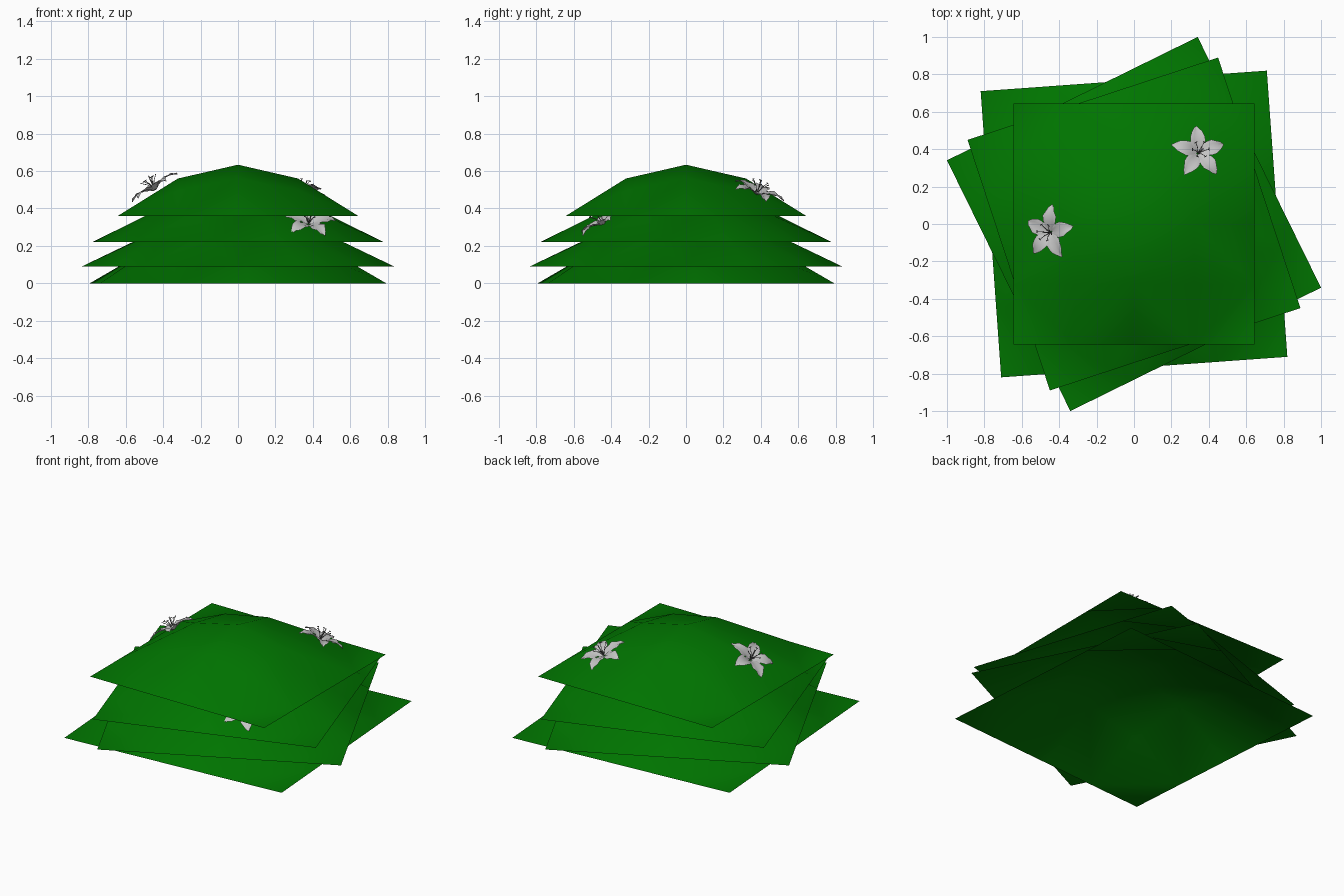
import bpy, bmesh, math
from mathutils import Vector, Matrix

cube = bpy.data.objects.get("Cube")
if cube:
    bpy.data.objects.remove(cube, do_unlink=True)


def material(name, rgb):
    m = bpy.data.materials.new(name)
    m.use_nodes = True
    m.diffuse_color = (*rgb, 1)
    m.node_tree.nodes["Principled BSDF"].inputs["Base Color"].default_value = (*rgb, 1)
    return m


green = material("leaf green", (0.0, 0.178, 0.0))
white = material("petal white", (0.56, 0.56, 0.56))
grey = material("stamen grey", (0.2, 0.2, 0.2))


def finish(name, bm, mats):
    mesh = bpy.data.meshes.new(name)
    bm.to_mesh(mesh)
    bm.free()
    for m in mats:
        mesh.materials.append(m)
    for p in mesh.polygons:
        p.use_smooth = True
    ob = bpy.data.objects.new(name, mesh)
    bpy.context.collection.objects.link(ob)
    return ob


def sheet(name, half, z, angle):
    """Domed square leaf with flat corner triangles and a level rim."""
    bm = bmesh.new()
    rise = {0: 0.426, 1: 0.311, 2: 0.215}
    grid = {}
    for i in range(-2, 3):
        for j in range(-2, 3):
            rim = max(abs(i), abs(j)) == 2
            h = 0 if rim else rise[abs(i) + abs(j)]
            grid[i, j] = bm.verts.new((i * half / 2, j * half / 2, h * half))
    for i in range(-2, 2):
        for j in range(-2, 2):
            a, b = grid[i, j], grid[i + 1, j]
            c, d = grid[i + 1, j + 1], grid[i, j + 1]
            # Diagonals alternate like a chequerboard
            if (i + j) % 2 == 0:
                tris = ((a, b, d), (b, c, d))
            else:
                tris = ((a, b, c), (a, c, d))
            for t in tris:
                bm.faces.new(t)
    ob = finish(name, bm, [green])
    ob.location.z = z
    ob.rotation_euler.z = math.radians(angle)


def tube(bm, p, q, r1, r2):
    """Thin tapered rod between two points."""
    d = q - p
    mat = Matrix.Translation((p + q) / 2) @ d.to_track_quat('Z', 'Y').to_matrix().to_4x4()
    out = bmesh.ops.create_cone(bm, cap_ends=True, segments=6, radius1=r1,
                                radius2=r2, depth=d.length, matrix=mat)
    for f in {f for v in out["verts"] for f in v.link_faces}:
        f.material_index = 1


def flower(name, loc, normal, first):
    bm = bmesh.new()
    # Recurved petals: distance out, half width, height
    profile = [(0.006, 0.007, 0.0), (0.032, 0.027, 0.016), (0.06, 0.041, 0.026),
               (0.088, 0.04, 0.03), (0.115, 0.028, 0.026), (0.135, 0.016, 0.018),
               (0.15, 0.003, 0.01)]
    for k in range(5):
        turn = Matrix.Rotation(math.radians(first + 72 * k), 4, 'Z')
        rows = []
        for n, (r, w, h) in enumerate(profile):
            wave = 0.004 * (-1) ** n
            pts = [(r, -w, h + wave), (r, -w / 2, h), (r, 0, h - 0.006),
                   (r, w / 2, h), (r, w, h - wave)]
            rows.append([bm.verts.new(turn @ Vector(p)) for p in pts])
        for low, high in zip(rows, rows[1:]):
            for s in range(4):
                bm.faces.new((low[s], high[s], high[s + 1], low[s + 1]))
    # Stamens with crosswise anthers, and a taller pistil
    for k in range(6):
        a = math.radians(first + 30 + 60 * k)
        out = Vector((math.cos(a), math.sin(a), 0))
        side = Vector((-out.y, out.x, 0))
        mid = out * 0.02 + Vector((0, 0, 0.04))
        tip = out * 0.046 + Vector((0, 0, 0.066))
        tube(bm, Vector((0, 0, 0.002)), mid, 0.0022, 0.0018)
        tube(bm, mid, tip, 0.0018, 0.0015)
        tube(bm, tip - side * 0.008, tip + side * 0.008, 0.0025, 0.0025)
    tube(bm, Vector((0, 0, 0)), Vector((0.01, 0, 0.08)), 0.0025, 0.003)
    ob = finish(name, bm, [white, grey])
    tilt = Vector((0, 0, 1)).rotation_difference(Vector(normal)).to_matrix().to_4x4()
    ob.matrix_world = Matrix.Translation(loc) @ tilt


# Stacked leaves, bottom to top
sheet("bottom_leaf", 0.767, 0.0, 4.1)
sheet("lower_leaf", 0.747, 0.09, 26.2)
sheet("upper_leaf", 0.705, 0.22, 18.2)
sheet("top_leaf", 0.643, 0.36, 0)

# Blossoms resting on the slopes
flower("back_left_flower", (0.342, 0.378, 0.48), (0.25, 0.35, 1), 93)
flower("right_flower", (-0.445, -0.045, 0.502), (-0.62, 0, 1), 84)
flower("front_left_flower", (0.378, -0.445, 0.318), (0.1, -0.6, 1), 90)
